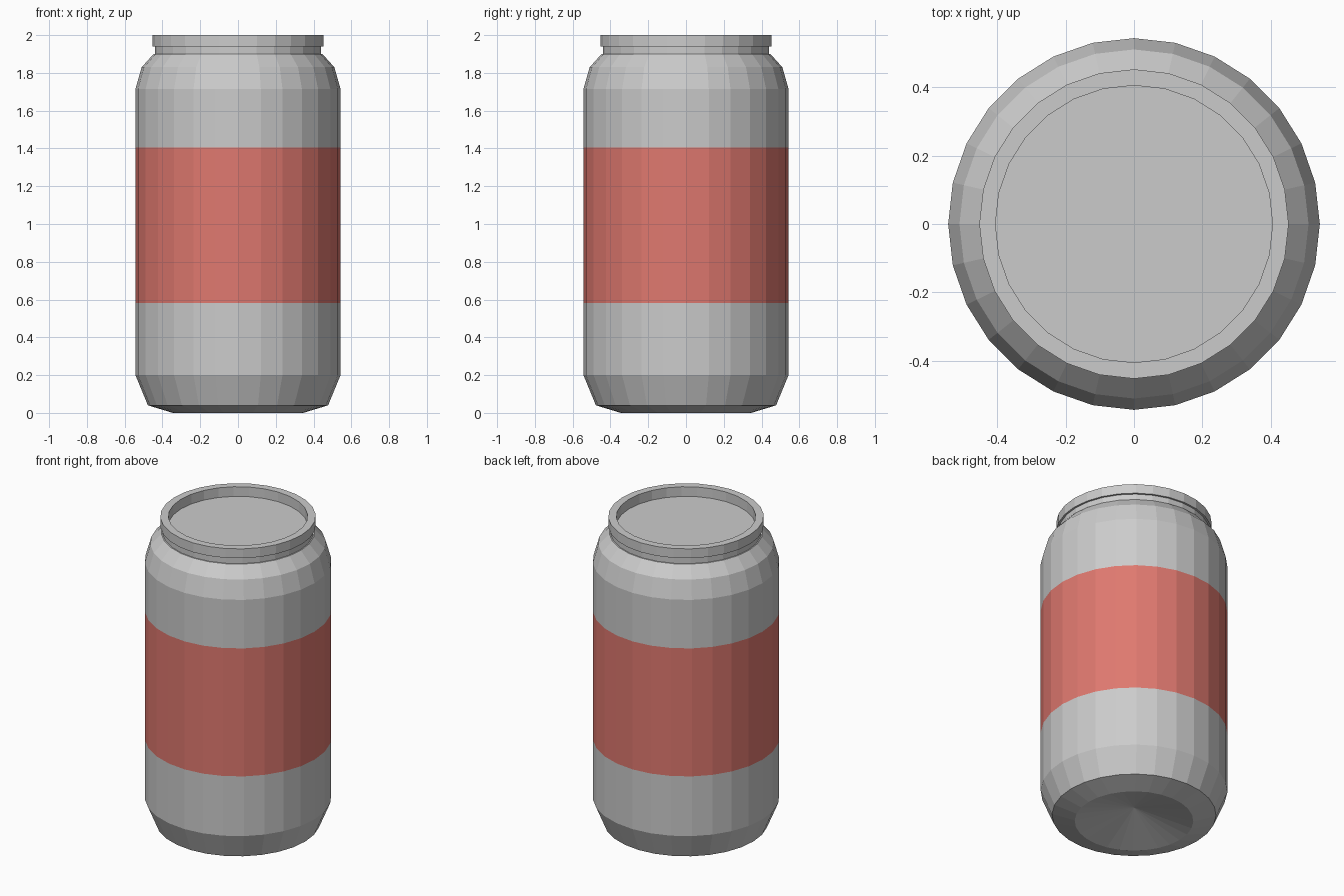
import bpy, bmesh
from math import cos, sin, pi

if "Cube" in bpy.data.objects:
    bpy.data.objects.remove(bpy.data.objects["Cube"])

SIDES = 28


def lathe(name, profile):
    """Revolve an (r, z) profile around z; r = 0 makes a pole."""
    bm = bmesh.new()
    rings = []
    for r, z in profile:
        if r == 0:
            rings.append([bm.verts.new((0, 0, z))] * SIDES)
        else:
            rings.append([bm.verts.new((r * cos(2 * pi * i / SIDES),
                                        r * sin(2 * pi * i / SIDES), z))
                          for i in range(SIDES)])
    for a, b in zip(rings, rings[1:]):
        for i in range(SIDES):
            j = (i + 1) % SIDES
            bm.faces.new(list(dict.fromkeys((a[i], a[j], b[j], b[i]))))
    bmesh.ops.recalc_face_normals(bm, faces=bm.faces)
    mesh = bpy.data.meshes.new(name)
    bm.to_mesh(mesh)
    bm.free()
    obj = bpy.data.objects.new(name, mesh)
    bpy.context.collection.objects.link(obj)
    return obj


# Can: dimpled base, straight wall, shoulder, neck, rim and recessed lid
can = lathe("can_body", [
    (0, 0.09), (0.345, 0), (0.477, 0.04), (0.543, 0.2),
    (0.543, 0.583), (0.543, 1.404), (0.543, 1.715),
    (0.51, 1.83), (0.447, 1.9), (0.44, 1.9), (0.44, 1.94),
    (0.452, 1.94), (0.452, 2.0), (0.405, 2.0), (0.405, 1.938), (0, 1.938),
])

# Red label band painted on the middle of the wall
grey = bpy.data.materials.new("bare_metal")
grey.diffuse_color = (0.8, 0.8, 0.8, 1)
grey.use_nodes = True
grey.node_tree.nodes["Principled BSDF"].inputs["Base Color"].default_value = grey.diffuse_color
red = bpy.data.materials.new("label_red")
red.diffuse_color = (0.74, 0.19, 0.16, 1)
red.use_nodes = True
red.node_tree.nodes["Principled BSDF"].inputs["Base Color"].default_value = red.diffuse_color
can.data.materials.append(grey)
can.data.materials.append(red)
for face in can.data.polygons:
    if 0.9 < face.center.z < 1.1:
        face.material_index = 1
